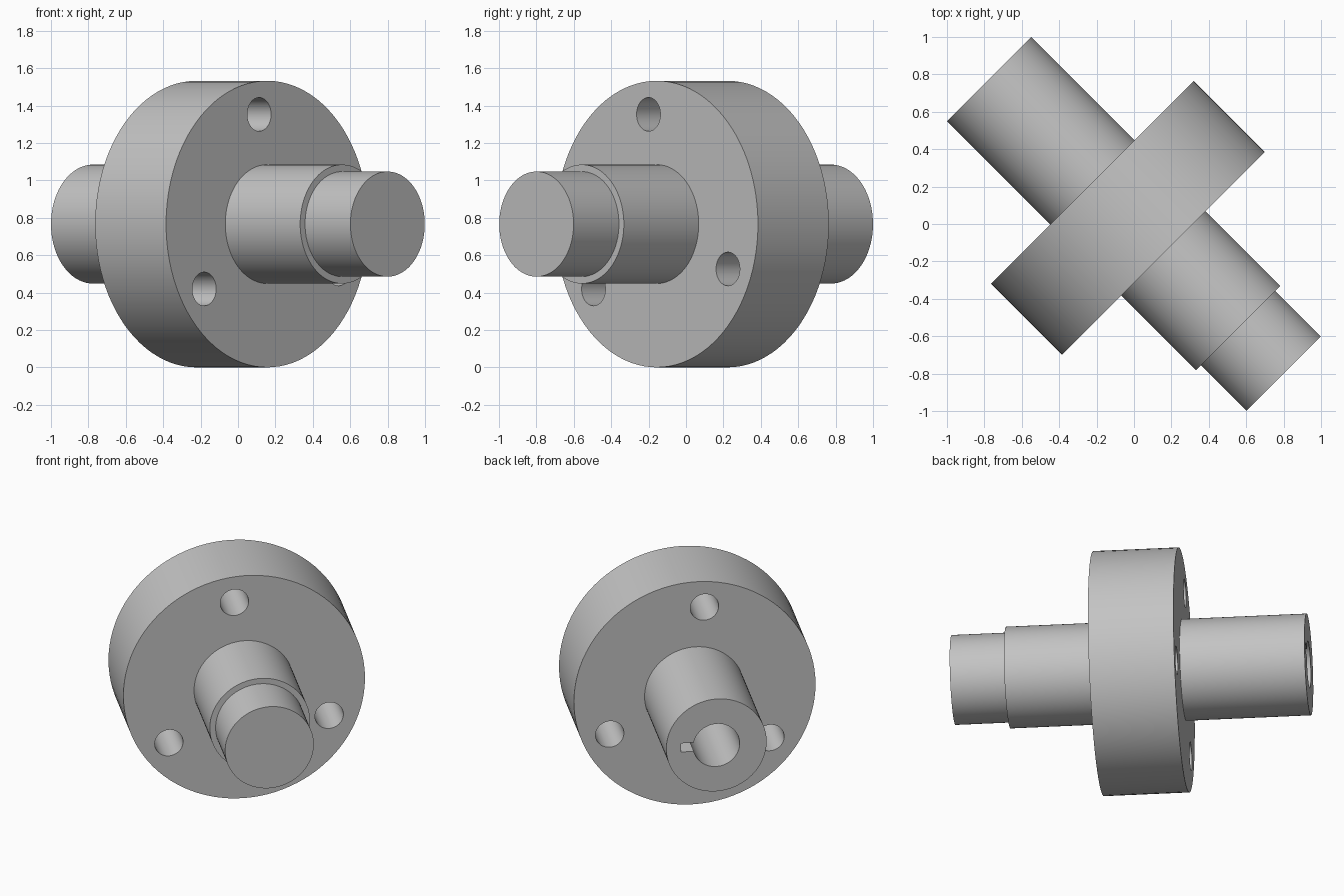
import bpy
import bmesh
from math import sin, cos, pi, radians
from mathutils import Matrix, Vector

default = bpy.data.objects.get("Cube")
if default:
    bpy.data.objects.remove(default, do_unlink=True)

SEGMENTS = 96
FLANGE_R, SHAFT_R, JOURNAL_R = 0.766, 0.318, 0.281
REAR_END, FLANGE_BACK, FLANGE_FRONT = -1.096, -0.314, 0.222
SHOULDER, FRONT_END = 0.788, 1.131
BORE_R, BORE_DEPTH = 0.147, 0.78
HOLE_R, HOLE_CIRCLE = 0.09, 0.59

# Shaft frame: local z runs along the shaft, local y points up
frame = Matrix.Translation((0, 0, FLANGE_R)) @ Matrix((
    Vector((1, 1, 0)).normalized(),
    Vector((0, 0, 1)),
    Vector((1, -1, 0)).normalized())).transposed().to_4x4()

steel = bpy.data.materials.new("grey steel")
steel.use_nodes = True
colour = (0.55, 0.55, 0.55, 1)
steel.diffuse_color = colour
steel.node_tree.nodes["Principled BSDF"].inputs["Base Color"].default_value = colour


def turned_part(name, profile, centre=(0, 0), segments=SEGMENTS):
    """Solid of revolution from (position, radius) pairs along the shaft."""
    bm = bmesh.new()
    rings = []
    for s, r in profile:
        rings.append([bm.verts.new((centre[0] + r * cos(2 * pi * i / segments),
                                    centre[1] + r * sin(2 * pi * i / segments), s))
                      for i in range(segments)])
    for a, b in zip(rings, rings[1:]):
        for i in range(segments):
            j = (i + 1) % segments
            bm.faces.new((a[i], a[j], b[j], b[i]))
    bm.faces.new(rings[0][::-1])
    bm.faces.new(rings[-1])
    return finish(name, bm)


def block(name, low, high):
    """Box between two corners in the shaft frame."""
    bm = bmesh.new()
    bmesh.ops.create_cube(bm, size=1)
    low, high = Vector(low), Vector(high)
    bmesh.ops.scale(bm, vec=high - low, verts=bm.verts)
    bmesh.ops.translate(bm, vec=(low + high) / 2, verts=bm.verts)
    return finish(name, bm)


def finish(name, bm):
    bmesh.ops.recalc_face_normals(bm, faces=bm.faces)
    mesh = bpy.data.meshes.new(name)
    bm.to_mesh(mesh)
    bm.free()
    mesh.materials.append(steel)
    obj = bpy.data.objects.new(name, mesh)
    obj.matrix_world = frame
    bpy.context.collection.objects.link(obj)
    return obj


# Flange and stepped shaft turned as one piece
body = turned_part("flanged_shaft", [
    (REAR_END, SHAFT_R), (FLANGE_BACK, SHAFT_R),
    (FLANGE_BACK, FLANGE_R), (FLANGE_FRONT, FLANGE_R),
    (FLANGE_FRONT, SHAFT_R), (SHOULDER, SHAFT_R),
    (SHOULDER, JOURNAL_R), (FRONT_END, JOURNAL_R)])

# Three bolt holes, the rear bore and its keyway
cutters = []
for k in range(3):
    angle = radians(96 + 120 * k)
    spot = (HOLE_CIRCLE * cos(angle), HOLE_CIRCLE * sin(angle))
    cutters.append(turned_part("bolt_hole_cutter", [
        (FLANGE_BACK - 0.1, HOLE_R), (FLANGE_FRONT + 0.1, HOLE_R)], spot, 48))
bore_end = REAR_END + BORE_DEPTH
cutters.append(turned_part("bore_cutter", [
    (REAR_END - 0.1, BORE_R), (bore_end, BORE_R)], segments=64))
cutters.append(block("keyway_cutter", (0.05, -0.03, REAR_END - 0.1),
                     (0.225, 0.03, bore_end - 0.01)))

for cutter in cutters:
    cutter.hide_render = True
    cut = body.modifiers.new(cutter.name, 'BOOLEAN')
    cut.operation = 'DIFFERENCE'
    cut.solver = 'EXACT'
    cut.object = cutter

# Bake the cuts and discard the cutters
bpy.context.view_layer.update()
evaluated = body.evaluated_get(bpy.context.evaluated_depsgraph_get())
baked = bpy.data.meshes.new_from_object(evaluated)
body.modifiers.clear()
body.data = baked
for cutter in cutters:
    bpy.data.objects.remove(cutter, do_unlink=True)

bpy.ops.object.select_all(action='DESELECT')
body.select_set(True)
bpy.context.view_layer.objects.active = body
bpy.ops.object.shade_smooth_by_angle(angle=radians(30))
